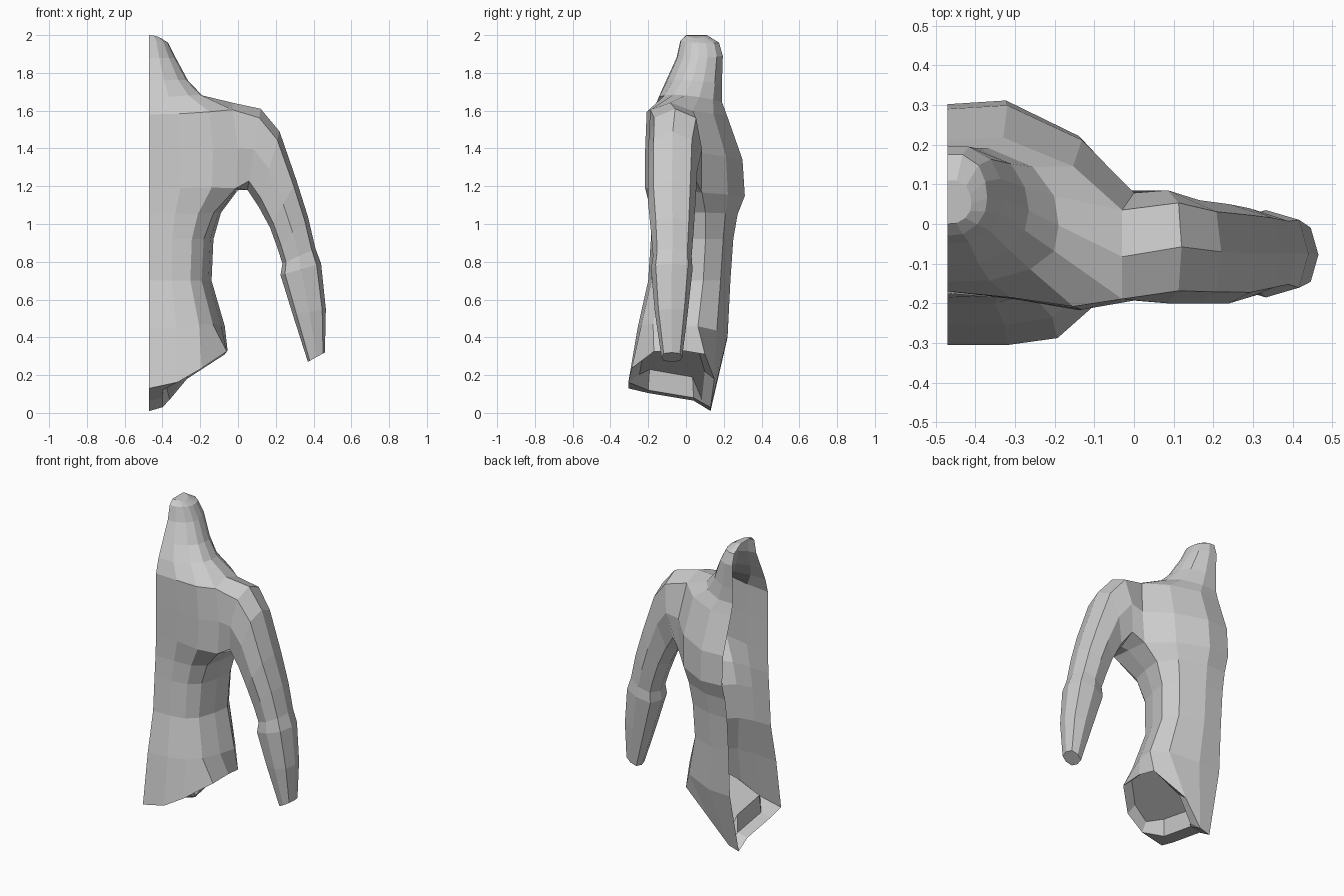
import bpy, bmesh, math
from mathutils import Vector

if "Cube" in bpy.data.objects:
    bpy.data.objects.remove(bpy.data.objects["Cube"])

CUT = -0.47  # open centre plane

# Half cross-section templates, front centre to back centre: (width, depth) fractions
WAIST = [(0, 0), (.36, 0), (.66, .04), (.84, .17), (.95, .42), (1, .67), (.84, .88), (.38, 1), (0, 1)]
CHEST = [(0, 0), (.36, -.04), (.72, -.10), (1, -.05), (1, .23), (1, .54), (.72, .83), (.32, 1.02), (0, 1)]
NECK = [(0, 0), (.38, .02), (.75, .14), (.95, .3), (1, .47), (.95, .67), (.78, .87), (.38, 1), (0, 1)]

# Torso rows: side x, front y, back y, front z, side z, back z, chest blend
ROWS = [
    (-.05, -.305, .13, .13, .33, .01, 0),
    (-.07, -.255, .22, .45, .47, .40, 0),
    (-.14, -.20, .235, .70, .70, .70, 0),
    (-.13, -.185, .25, .92, .92, .92, .05),
    (-.09, -.175, .27, 1.05, 1.06, 1.05, .35),
    (-.01, -.17, .302, 1.19, 1.17, 1.15, 1),
    (.00, -.17, .29, 1.38, 1.38, 1.34, 1),
    (-.03, -.17, .21, 1.58, 1.60, 1.57, 1),
    (-.19, -.145, .19, 1.67, 1.68, 1.64, .2),
    (-.265, -.105, .19, 1.76, 1.76, 1.74, 0),
    (-.33, -.05, .195, 1.88, 1.88, 1.89, 0),
    (-.37, -.03, .175, 1.97, 1.96, 1.96, 0),
    (-.41, .00, .11, 2.0, 1.985, 2.0, 0),
]

# Arm rings: inner x, inner z, outer x, outer z, front y, back y
ARM = [
    (.05, 1.18, .12, 1.61, -.20, .085),
    (.11, 1.09, .22, 1.49, -.20, .06),
    (.17, .98, .31, 1.23, -.20, .05),
    (.21, .87, .37, 1.04, -.185, .04),
    (.235, .79, .41, .87, -.175, .03),
    (.225, .73, .44, .79, -.185, .035),
    (.29, .52, .465, .55, -.165, .01),
    (.37, .27, .46, .32, -.13, -.02),
]

bm = bmesh.new()


def torso_row(base, xs, yf, yb, zf, zs, zb, blend):
    row = []
    for (u0, v0), (u1, v1) in zip(base, CHEST):
        u, v = u0 + (u1 - u0) * blend, v0 + (v1 - v0) * blend
        z = zf + (zb - zf) * v + (zs - (zf + (zb - zf) * .45)) * u * u
        row.append(bm.verts.new((CUT + (xs - CUT) * u, yf + (yb - yf) * v, z)))
    return row


def arm_ring(xi, zi, xo, zo, yf, yb):
    c = Vector(((xi + xo) / 2, (yf + yb) / 2, (zi + zo) / 2))
    a = Vector(((xo - xi) / 2, 0, (zo - zi) / 2))
    b = Vector((0, (yb - yf) / 2, 0))
    ring = []
    for k in range(8):
        t = (k - 1) * math.pi / 4
        s = 1.1 if k % 2 == 0 else 1.0  # slightly boxy section
        ring.append(bm.verts.new(c + s * (b * math.sin(t) - a * math.cos(t))))
    return ring


def bridge(r0, r1):
    n = len(r0)
    for k in range(n):
        bm.faces.new((r0[k], r0[(k + 1) % n], r1[(k + 1) % n], r1[k]))


# Torso and neck shell, leaving the armhole open
grid = [torso_row(NECK if i >= 8 else WAIST, *r) for i, r in enumerate(ROWS)]
grid[7][4].co.z += .04
# Raised back hem of the leg opening
for j, p in ((4, (-.055, -.02, .33)), (5, (-.07, .10, .31)), (6, (-.27, .15, .18)), (7, (-.40, .13, .03))):
    grid[0][j].co = p
grid[0][3].co = (-.06, -.17, .325)
for i in range(len(grid) - 1):
    for j in range(8):
        if i in (5, 6) and j in (3, 4):
            continue
        bm.faces.new((grid[i][j], grid[i][j + 1], grid[i + 1][j + 1], grid[i + 1][j]))
bm.faces.new(grid[-1])

# Arm continuing out of the armhole
ring = [grid[i][j] for i, j in ((5, 3), (5, 4), (5, 5), (6, 5), (7, 5), (7, 4), (7, 3), (6, 3))]
for spec in ARM:
    nxt = arm_ring(*spec)
    bridge(ring, nxt)
    ring = nxt
bm.faces.new(ring)

# Crotch strip between the front and back hem
hem = grid[0]
mid = [bm.verts.new((CUT, y, z)) for y, z in ((-.2, .105), (.04, .065))]
side = [bm.verts.new((-.40, y, z)) for y, z in ((-.2, .12), (.04, .08))]
inner = [hem[0], mid[0], mid[1], hem[8]]
outer = [hem[1], side[0], side[1], hem[7]]
for k in range(3):
    bm.faces.new((inner[k], inner[k + 1], outer[k + 1], outer[k]))

# Recessed lip and cap inside the leg opening
loop = hem[1:8] + [side[1], side[0]]
centre = sum((v.co for v in loop), Vector()) / len(loop)
lip = []
for v in loop:
    f = .95 if v in side else .76
    p = centre + (v.co - centre) * f
    p.z = v.co.z + (.11 if v in side else .04)
    lip.append(bm.verts.new(p))
bridge(loop, lip)
bm.faces.new(lip)

bmesh.ops.recalc_face_normals(bm, faces=bm.faces)
mesh = bpy.data.meshes.new("half_torso_with_arm")
bm.to_mesh(mesh)
bm.free()
obj = bpy.data.objects.new("half_torso_with_arm", mesh)
bpy.context.collection.objects.link(obj)
